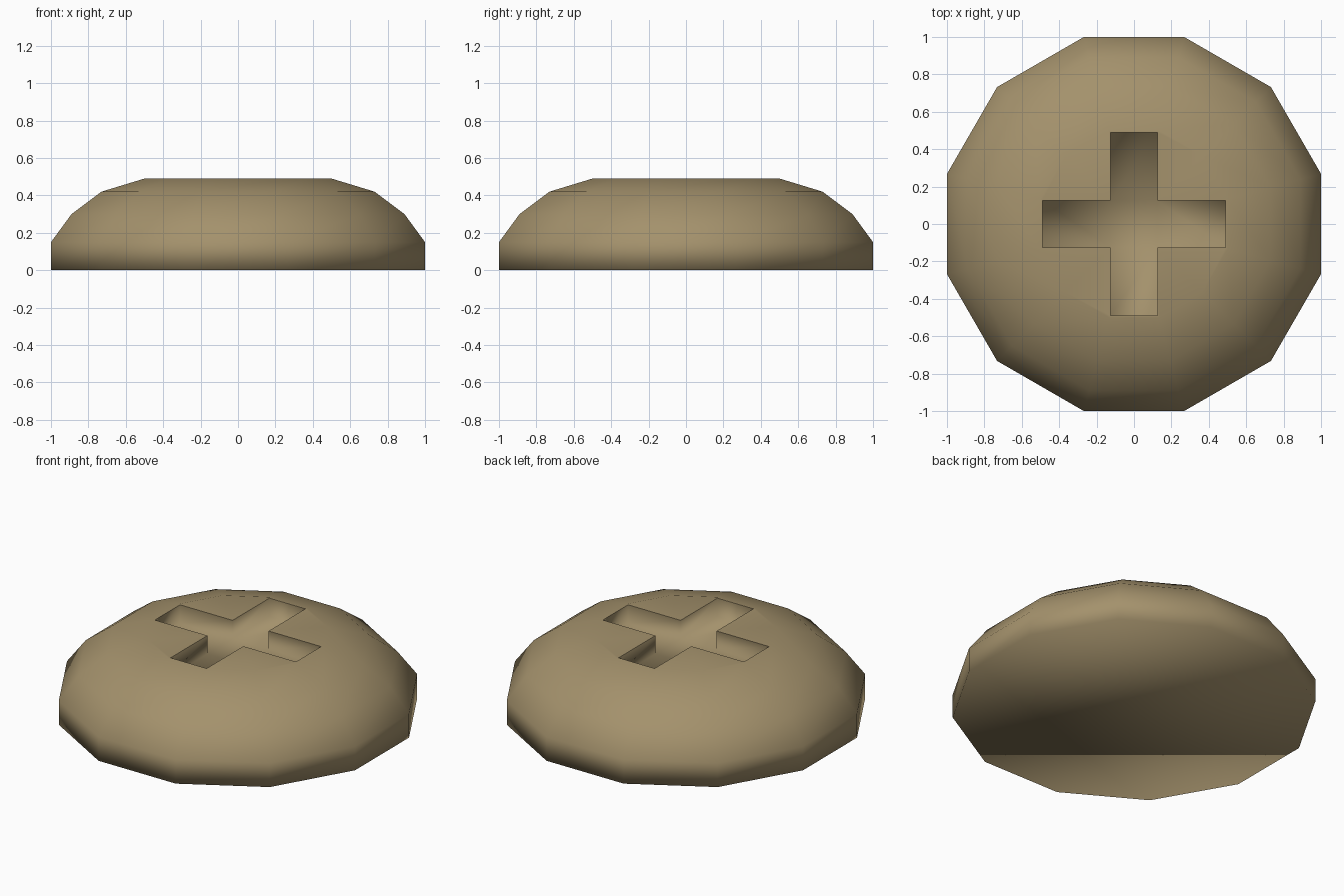
import bpy, bmesh
from math import cos, sin, radians

cube = bpy.data.objects.get("Cube")
if cube:
    bpy.data.objects.remove(cube, do_unlink=True)

SIDES = 12
SLOT_WIDTH, SLOT_REACH, SLOT_DEPTH = 0.125, 0.49, 0.115
# Distance to the flats, and height, from base to crown
PROFILE = [(1.0, 0.0), (1.0, 0.15), (0.89, 0.30), (0.73, 0.42), (0.50, 0.49)]
TOP = PROFILE[-1][1]

bm = bmesh.new()


def ring(apothem, z):
    r = apothem / cos(radians(15))
    angles = [radians(15 + 30 * i) for i in range(SIDES)]
    return [bm.verts.new((r * cos(a), r * sin(a), z)) for a in angles]


def cross(z):
    w, e = SLOT_WIDTH, SLOT_REACH
    points, corner = [], [(e, w), (w, w), (w, e)]
    for _ in range(4):
        points += corner
        corner = [(-y, x) for x, y in corner]
    return [bm.verts.new((x, y, z)) for x, y in points]


def bridge(lower, upper):
    for i in range(SIDES):
        j = (i + 1) % SIDES
        bm.faces.new((lower[i], lower[j], upper[j], upper[i]))


# Domed head, flat crown around the slot, and slot walls
rims = [ring(a, z) for a, z in PROFILE]
slot_top, slot_floor = cross(TOP), cross(TOP - SLOT_DEPTH)
loops = rims + [slot_top, slot_floor]
for lower, upper in zip(loops, loops[1:]):
    bridge(lower, upper)

# Flat underside
bm.faces.new(list(reversed(rims[0])))

# Slot floor: centre square and four arms
f = slot_floor
bm.faces.new((f[1], f[4], f[7], f[10]))
for k in range(4):
    i = 3 * k
    bm.faces.new((f[i - 1], f[i], f[i + 1], f[i - 2]))

bmesh.ops.recalc_face_normals(bm, faces=bm.faces)
for face in bm.faces:
    face.smooth = True
# Crisp edge where the slot meets the crown
for i in range(SIDES):
    bm.edges.get((slot_top[i], slot_top[i - 1])).smooth = False

mesh = bpy.data.meshes.new("screw_head")
bm.to_mesh(mesh)
bm.free()

# Single brass-brown material
colour = (0.37, 0.285, 0.15, 1)
mat = bpy.data.materials.new("dull_brass")
mat.use_nodes = True
mat.diffuse_color = colour
mat.node_tree.nodes["Principled BSDF"].inputs["Base Color"].default_value = colour
mesh.materials.append(mat)

head = bpy.data.objects.new("screw_head", mesh)
bpy.context.collection.objects.link(head)
